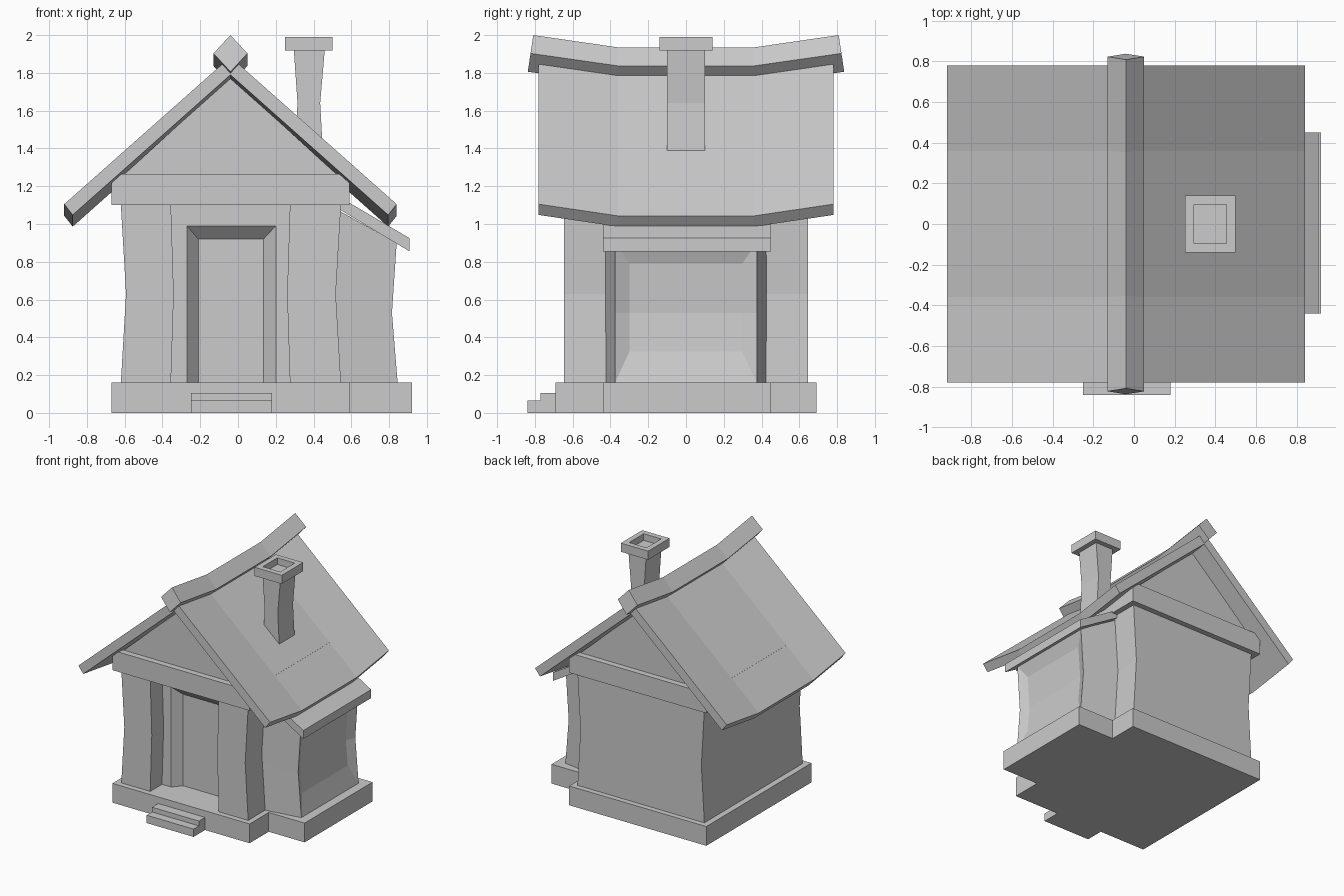
import bpy, bmesh

cube = bpy.data.objects.get("Cube")
if cube:
    bpy.data.objects.remove(cube, do_unlink=True)

grey = bpy.data.materials.new("plain_grey")
grey.use_nodes = True
grey.diffuse_color = (0.6, 0.6, 0.6, 1)
grey.node_tree.nodes["Principled BSDF"].inputs["Base Color"].default_value = (0.6, 0.6, 0.6, 1)


def finish(name, bm, closed=True):
    if closed:
        bmesh.ops.recalc_face_normals(bm, faces=bm.faces)
    mesh = bpy.data.meshes.new(name)
    bm.to_mesh(mesh)
    bm.free()
    mesh.materials.append(grey)
    obj = bpy.data.objects.new(name, mesh)
    bpy.context.collection.objects.link(obj)
    return obj


def loft(rings):
    """Closed solid through matching rings of points."""
    bm = bmesh.new()
    loops = [[bm.verts.new(p) for p in ring] for ring in rings]
    n = len(loops[0])
    for a, b in zip(loops, loops[1:]):
        for i in range(n):
            j = (i + 1) % n
            bm.faces.new((a[i], a[j], b[j], b[i]))
    bm.faces.new(loops[0][::-1])
    bm.faces.new(loops[-1])
    bmesh.ops.recalc_face_normals(bm, faces=bm.faces)
    return bm


def along_y(profile, stations):
    """Rings of an x-z profile at (y, drop, lean) stations."""
    zc = sum(z for x, z in profile) / len(profile)
    return [[(x, y - lean * (z - zc), z - drop) for x, z in profile]
            for y, drop, lean in stations]


def rect(x0, x1, y0, y1, z):
    return [(x0, y0, z), (x1, y0, z), (x1, y1, z), (x0, y1, z)]


def box(name, x0, x1, y0, y1, z0, z1):
    return finish(name, loft([rect(x0, x1, y0, y1, z) for z in (z0, z1)]))


FLOOR, EAVE, MID = 0.16, 1.10, -0.04

# Plinth and steps
plinth = [(-.67, -.69), (.59, -.69), (.59, -.44), (.92, -.44),
          (.92, .45), (.59, .45), (.59, .69), (-.67, .69)]
finish("plinth", loft([[(x, y, z) for x, y in plinth] for z in (0, FLOOR)]))
box("lower_step", -.25, .18, -.84, -.68, 0, .065)
box("upper_step", -.25, .18, -.77, -.68, 0, .105)

# Pinched walls with a porch recess at the front
plan = [(-.62, -.645), (-.355, -.645), (-.355, -.42), (.275, -.42),
        (.275, -.645), (.545, -.645), (.545, .645), (-.62, .645)]
finish("walls", loft([[(MID + (x - MID) * s, y, z) for x, y in plan]
                      for z, s in ((FLOOR, 1), (.63, .953), (EAVE, 1))]))

# Door surround with splayed sides
bm = bmesh.new()
arches = []
for x0, x1, top, y in ((-.36, .28, EAVE, -.49), (-.27, .20, .99, -.49), (-.21, .135, .92, -.42)):
    arches.append([bm.verts.new(p) for p in
                   ((x0, y, FLOOR), (x0, y, top), (x1, y, top), (x1, y, FLOOR))])
for a, b in zip(arches, arches[1:]):
    for i in range(3):
        bm.faces.new((a[i], a[i + 1], b[i + 1], b[i]))
bm.normal_update()
finish("door_surround", bm, closed=False)

# Beam and gable
box("beam", -.67, .59, -.69, .69, EAVE, 1.265)
finish("gable", loft(along_y([(-.60, 1.23), (.52, 1.23), (.52, 1.265), (MID, 1.775), (-.60, 1.265)],
                             [(-.64, 0, 0), (.64, 0, 0)])))

# Side bay, tapered in plan and pinched in height
bay_rings = []
for x, z, z_in in ((.845, FLOOR, FLOOR), (.815, .53, .53), (.84, .9, 1.09)):
    bay_rings.append([(.5, -.43, z_in), (x, -.375, z), (x, .375, z), (.5, .43, z_in)])
bm = loft(bay_rings)
outer = [f for f in bm.faces if all(v.co.x > .7 for v in f.verts)]
old = set(bm.verts)
bmesh.ops.inset_region(bm, faces=outer, thickness=.02, use_even_offset=True)
# Sunken window pane
for v in {v for f in outer for v in f.verts}:
    v.co.y = .297 if v.co.y > 0 else -.3
    if v.co.z < .4:
        v.co.x, v.co.z = .80, .325
    elif v.co.z > .7:
        v.co.x, v.co.z = .80, .79
    else:
        v.co.x, v.co.z = .782, .53
finish("window_bay", bm)
finish("bay_roof", loft(along_y([(.5, 1.10), (.908, .855), (.908, .925), (.5, 1.165)],
                                [(-.44, 0, 0), (.45, 0, 0)])))

# Sagging roof and ridge beam
SAG = .062
roof = [(-.92, 1.105), (MID, 1.885), (.84, 1.105), (.795, 1.048), (MID, 1.79), (-.875, 1.048)]
finish("roof", loft(along_y(roof, [(-.78, 0, 0), (-.36, SAG, 0), (.36, SAG, 0), (.78, 0, 0)])))
ridge = [(MID - .09, 1.903), (MID, 2.0), (MID + .09, 1.903), (MID, 1.806)]
finish("ridge_beam", loft(along_y(ridge, [(-.823, 0, -.15), (-.36, .066, -.07),
                                          (.36, .066, .07), (.823, 0, .15)])))

# Chimney shaft and hollow cap
finish("chimney_shaft", loft([rect(x0, x1, -.1, .1, z) for x0, x1, z in
                              ((.30, .45, 1.37), (.315, .435, 1.64), (.295, .46, 1.93))]))
bm = loft([rect(.25, .50, -.14, .14, z) for z in (1.918, 1.99)])
top = [f for f in bm.faces if f.normal.z > .9]
bmesh.ops.inset_region(bm, faces=top, thickness=.063)
well = bmesh.ops.extrude_face_region(bm, geom=top)
bmesh.ops.translate(bm, vec=(0, 0, -.055),
                    verts=[g for g in well["geom"] if isinstance(g, bmesh.types.BMVert)])
bmesh.ops.delete(bm, geom=top, context="FACES")
finish("chimney_cap", bm)
